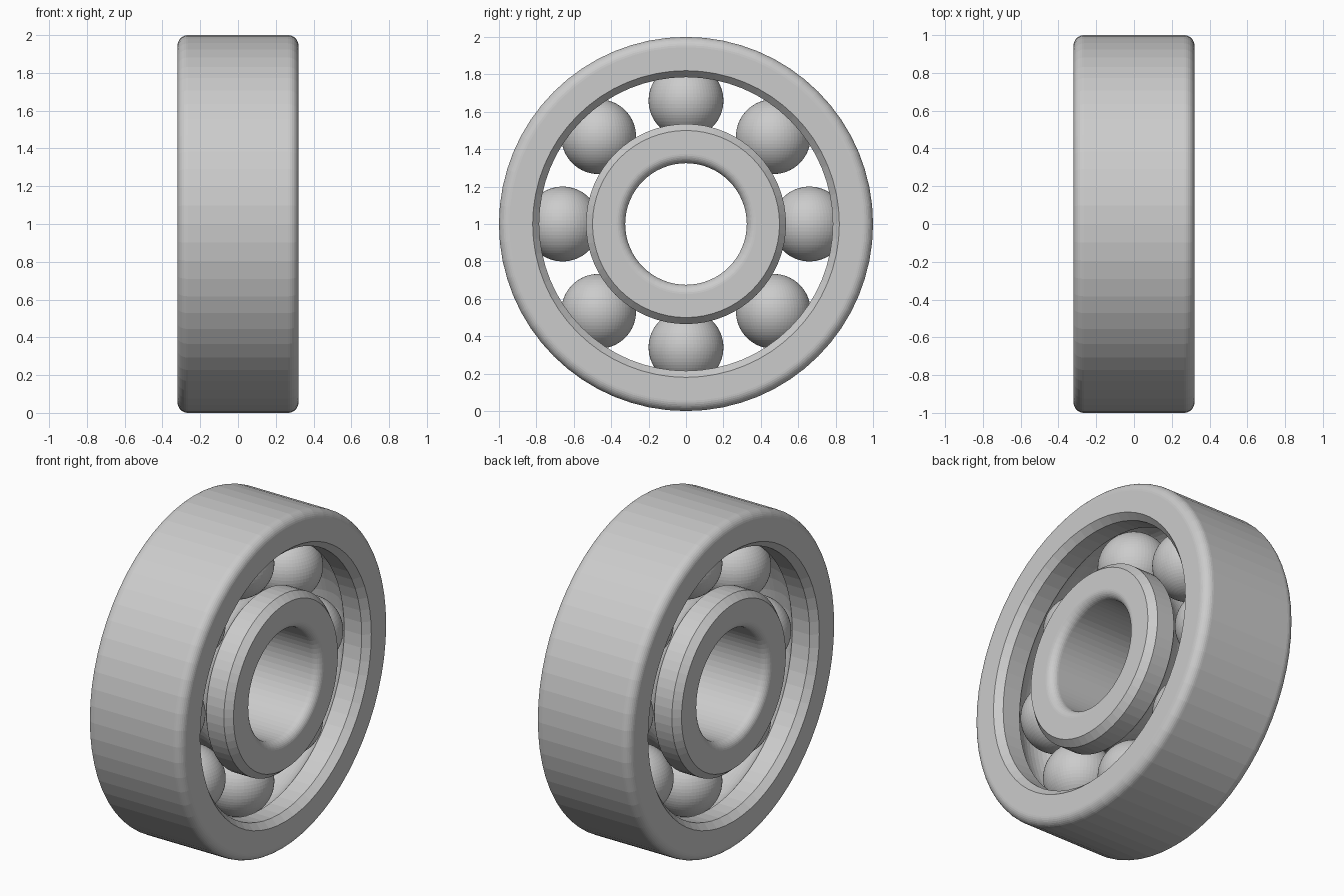
import bpy, bmesh
from math import sin, cos, pi, sqrt, asin
from mathutils import Matrix, Vector

if "Cube" in bpy.data.objects:
    bpy.data.objects.remove(bpy.data.objects["Cube"])

SEG = 64          # facets around each ring
HALF = 0.32       # half width of the rings
PITCH = 0.66      # radius of the ball circle
BALL_R = 0.20
GROOVE_R = 0.205
CENTRE = Vector((0, 0, 1))


def arc(cx, cr, rad, a0, a1, n):
    return [(cx + rad * cos(a0 + (a1 - a0) * i / n),
             cr + rad * sin(a0 + (a1 - a0) * i / n)) for i in range(n + 1)]


def finish(name, bm):
    bmesh.ops.recalc_face_normals(bm, faces=bm.faces)
    mesh = bpy.data.meshes.new(name)
    bm.to_mesh(mesh)
    bm.free()
    obj = bpy.data.objects.new(name, mesh)
    bpy.context.collection.objects.link(obj)
    return obj


def lathe(name, half_profile):
    """Mirror an (x, radius) half profile and spin it round the x axis."""
    loop = half_profile + [(-x, r) for x, r in reversed(half_profile)]
    bm = bmesh.new()
    rings = []
    for k in range(SEG):
        a = 2 * pi * k / SEG
        rings.append([bm.verts.new((x, r * cos(a), 1 + r * sin(a))) for x, r in loop])
    n = len(loop)
    for k in range(SEG):
        p, q = rings[k], rings[(k + 1) % SEG]
        for i in range(n):
            j = (i + 1) % n
            bm.faces.new((p[i], p[j], q[j], q[i]))
    # weld the doubled points on the mirror plane
    bmesh.ops.remove_doubles(bm, verts=bm.verts, dist=1e-5)
    return finish(name, bm)


def groove(land, side):
    """Half of the ball groove, from the land to the mirror plane."""
    start = asin((land - PITCH) / GROOVE_R)
    return arc(0, PITCH, GROOVE_R, start, side * pi / 2, 7)


# outer ring: rounded outside, chamfered inside, ball groove
F = 0.055
outer = arc(HALF - F, 1 - F, F, pi / 2, 0, 8)
outer += [(HALF, 0.82), (HALF - 0.04, 0.785)] + groove(0.785, 1)
lathe("outer_ring", outer)

# inner ring: rounded bore, chamfered outside, ball groove
G = 0.05
inner = arc(HALF - G, 0.325 + G, G, -pi / 2, 0, 8)
inner += [(HALF, 0.50), (HALF - 0.04, 0.535)] + groove(0.535, -1)
lathe("inner_ring", inner)

# eight balls
for k in range(8):
    a = 2 * pi * k / 8
    place = CENTRE + Vector((0, cos(a), sin(a))) * PITCH
    bm = bmesh.new()
    bmesh.ops.create_uvsphere(bm, u_segments=64, v_segments=32, radius=BALL_R,
                              matrix=Matrix.Translation(place))
    finish(f"ball_{k + 1}", bm)
